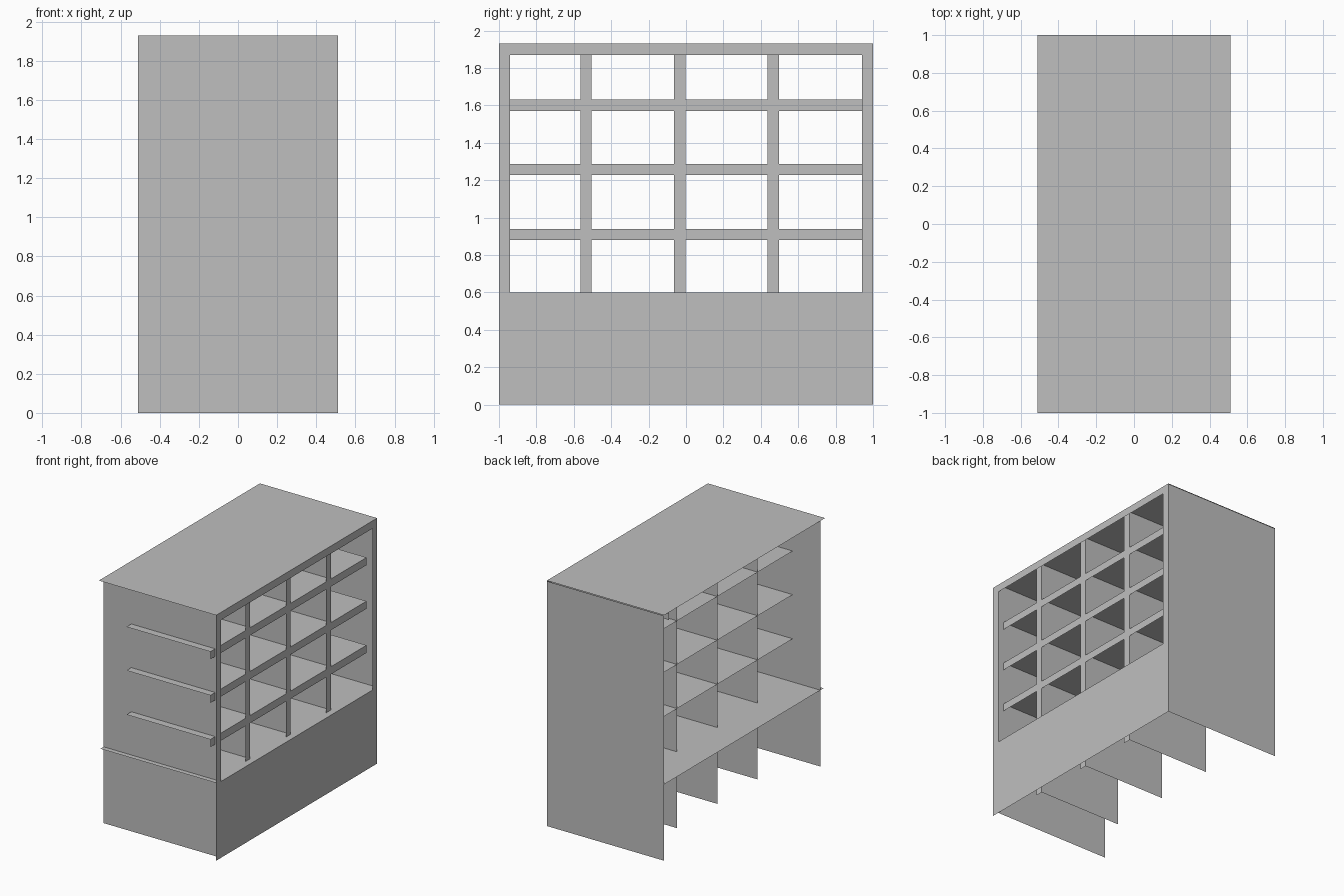
import bpy
import bmesh

cube = bpy.data.objects.get("Cube")
if cube:
    bpy.data.objects.remove(cube)

gray = bpy.data.materials.new("light_gray")
gray.use_nodes = True
color = (0.52, 0.52, 0.52, 1)
gray.diffuse_color = color
gray.node_tree.nodes["Principled BSDF"].inputs["Base Color"].default_value = color


def sheet(name, axis, at, u, v):
    """Flat thin panel at a position on one axis, spanning u and v on the others."""
    bm = bmesh.new()
    corners = []
    for a, b in ((u[0], v[0]), (u[1], v[0]), (u[1], v[1]), (u[0], v[1])):
        co = [a, b]
        co.insert("xyz".index(axis), at)
        corners.append(bm.verts.new(co))
    face = bm.faces.new(corners)
    if axis == "y":
        face.normal_flip()
    mesh = bpy.data.meshes.new(name)
    bm.to_mesh(mesh)
    bm.free()
    mesh.materials.append(gray)
    obj = bpy.data.objects.new(name, mesh)
    bpy.context.collection.objects.link(obj)
    return obj


X, H = 0.51, 1.93           # half depth and height
T = 0.06                    # width of edge strips
COUNTER = 0.6               # height of the lower cabinet
INNER = X - 0.05            # plane of the recessed grid
BACK = -0.27                # rear edge of shelves and dividers

# Outer case, open at the rear and underneath
sheet("side_panel_front", "y", -1 + T, (-X, X), (0, H))
sheet("side_panel_rear", "y", 1, (-X, X), (0, H - 0.005))
sheet("top_panel", "z", H, (-X, X), (-1, 1))
sheet("top_lip", "y", 1 - T, (-X, X), (H - T, H))
sheet("counter", "z", COUNTER, (-X, X), (-0.98, 1))

# Face frame
sheet("lower_board", "x", X, (-1, 1), (0, COUNTER))
sheet("top_beam", "x", X, (-1 + T, 1 - T), (H - T, H))
for side, y in (("front", -1), ("rear", 1 - T)):
    sheet("frame_post_" + side, "x", X, (y, y + T), (COUNTER, H))

# Dividers with their edge strips
for i, y in enumerate((-0.505, -0.003, 0.497)):
    sheet(f"divider_{i + 1}", "y", y, (BACK, INNER), (0, H))
    sheet(f"divider_edge_{i + 1}", "x", INNER, (y - T, y), (0, H))

# Shelves with their edge strips
for i, z in enumerate((0.94, 1.287, 1.63)):
    sheet(f"shelf_{i + 1}", "z", z, (BACK, INNER), (-1, 1 - T))
    sheet(f"shelf_edge_{i + 1}", "x", INNER, (-1, 1 - T), (z - T, z))
